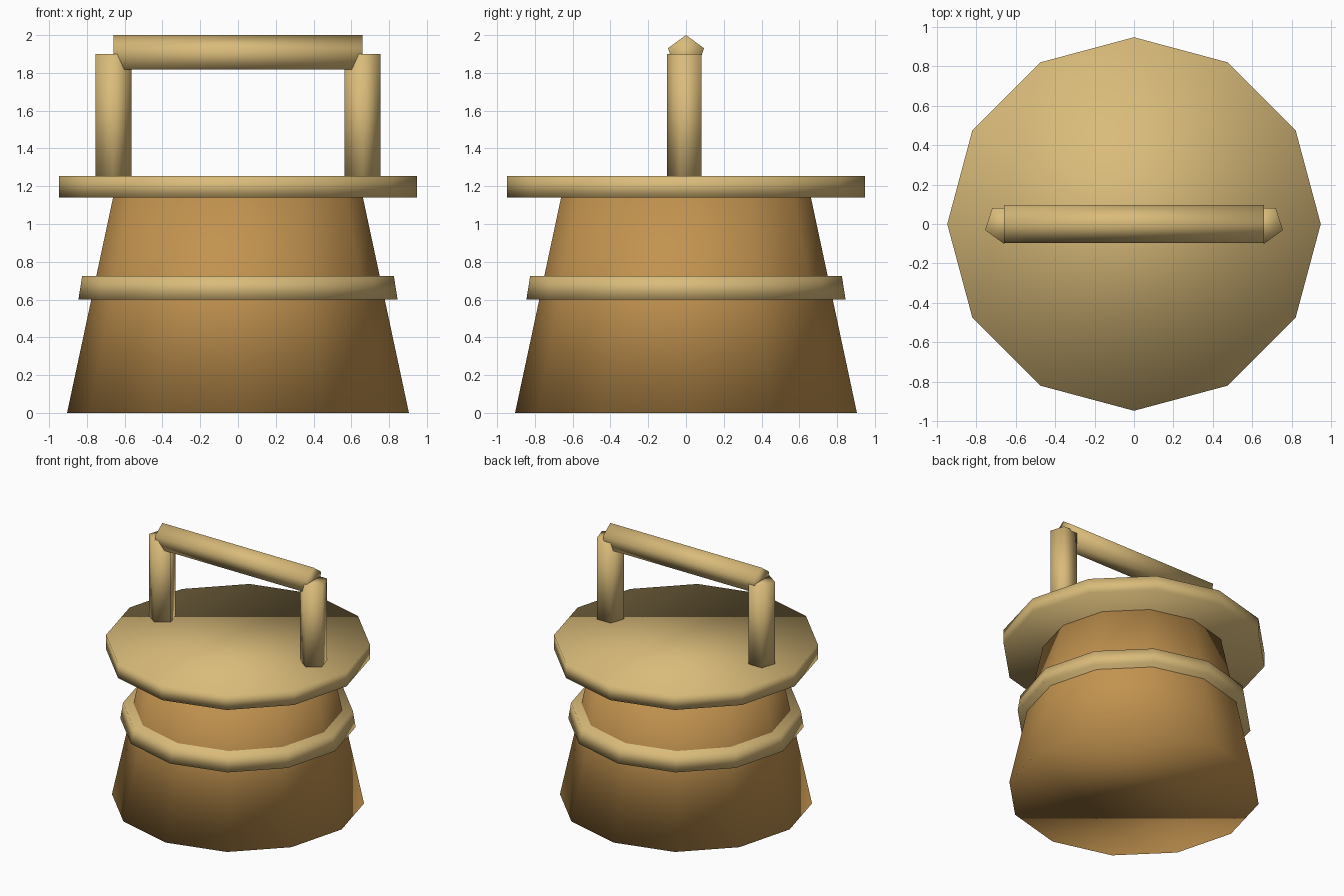
import bpy
import bmesh
from math import cos, sin, radians, tau

cube = bpy.data.objects.get("Cube")
if cube:
    bpy.data.objects.remove(cube, do_unlink=True)


def make_material(name, rgb):
    mat = bpy.data.materials.new(name)
    mat.use_nodes = True
    color = (*rgb, 1.0)
    mat.diffuse_color = color
    bsdf = next(n for n in mat.node_tree.nodes if n.type == 'BSDF_PRINCIPLED')
    bsdf.inputs["Base Color"].default_value = color
    return mat


pale_wood = make_material("pale_wood", (0.70, 0.50, 0.195))
brown_wood = make_material("brown_wood", (0.54, 0.29, 0.078))


def frustum(name, mat, sides, start, ends, radii, center=(0, 0, 0), along_x=False):
    """Capped, smooth-shaded prism or tapered drum along z (or x)."""
    bm = bmesh.new()
    rings = []
    for h, r in zip(ends, radii):
        ring = []
        for i in range(sides):
            a = radians(start) + tau * i / sides
            u, v = r * cos(a), r * sin(a)
            ring.append(bm.verts.new((h, u, v) if along_x else (u, v, h)))
        rings.append(ring)
    low, high = rings
    for i in range(sides):
        j = (i + 1) % sides
        bm.faces.new((low[i], low[j], high[j], high[i]))
    bm.faces.new(low[::-1])
    bm.faces.new(high)
    for face in bm.faces:
        face.smooth = True
    mesh = bpy.data.meshes.new(name)
    bm.to_mesh(mesh)
    bm.free()
    mesh.materials.append(mat)
    obj = bpy.data.objects.new(name, mesh)
    obj.location = center
    bpy.context.collection.objects.link(obj)
    return obj


# Tapered tub, hoop and overhanging lid
frustum("tub_body", brown_wood, 12, 90, (0, 1.17), (0.905, 0.655))
frustum("hoop", pale_wood, 12, 90, (0.60, 0.725), (0.845, 0.825))
frustum("lid", pale_wood, 12, 90, (1.14, 1.255), (0.947, 0.947))

# Handle: two five-sided posts and a crossbar
for side, x in (("left", 0.66), ("right", -0.66)):
    frustum(side + "_handle_post", pale_wood, 5, 270, (1.20, 1.90), (0.1, 0.1), (x, 0, 0))
frustum("handle_bar", pale_wood, 5, 90, (-0.66, 0.66), (0.1, 0.1), (0, 0, 1.90), along_x=True)
